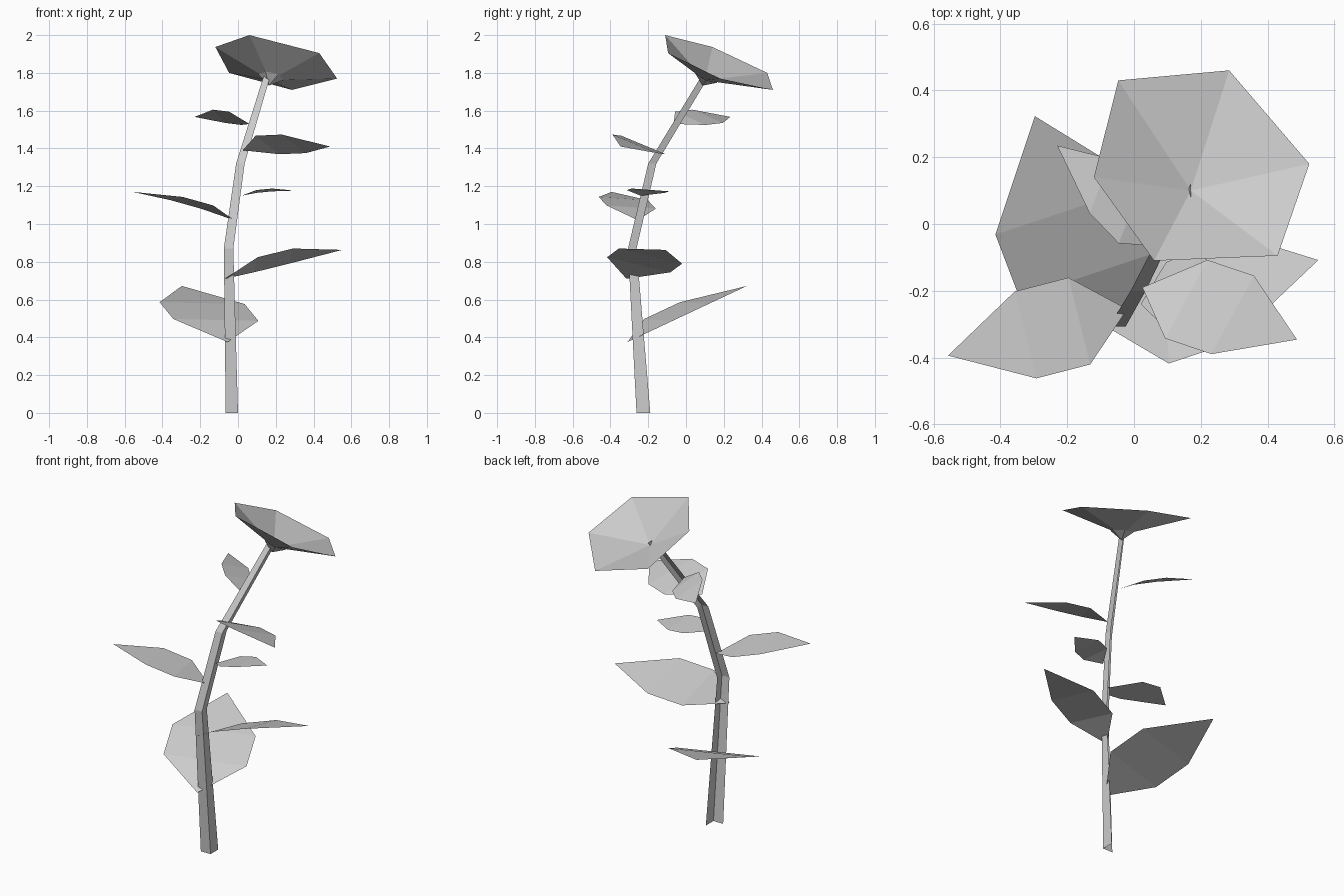
import bpy
import math
from mathutils import Vector

default_cube = bpy.data.objects.get("Cube")
if default_cube:
    bpy.data.objects.remove(default_cube, do_unlink=True)

# One plain grey for the whole plant
grey = bpy.data.materials.new("plain_grey")
grey.use_nodes = True
colour = (0.6, 0.6, 0.6, 1.0)
grey.diffuse_color = colour
grey.node_tree.nodes["Principled BSDF"].inputs["Base Color"].default_value = colour


def add_part(name, points, faces):
    """Create a flat-shaded mesh object in the shared material."""
    mesh = bpy.data.meshes.new(name)
    mesh.from_pydata([tuple(p) for p in points], [], faces)
    mesh.materials.append(grey)
    mesh.update()
    part = bpy.data.objects.new(name, mesh)
    bpy.context.scene.collection.objects.link(part)
    return part


def fan(name, apex, rim):
    """Open funnel: triangles from one apex to a closed rim."""
    count = len(rim)
    faces = [(0, i + 1, (i + 1) % count + 1) for i in range(count)]
    return add_part(name, [apex] + rim, faces)


def leaf(name, base, tip, side):
    """Six-sided leaf, arched a little along its upward normal."""
    base, tip, side = Vector(base), Vector(tip), Vector(side)
    axis = tip - base
    normal = axis.cross(side).normalized()
    if normal.z < 0:
        normal.negate()
    points = [base]
    for along in (0.28, 0.58):
        middle = base + axis * along + normal * axis.length * 0.05
        points += [middle - side / 2, middle + side / 2]
    points.append(tip)
    return add_part(name, points, [(0, 1, 2), (1, 3, 4, 2), (3, 5, 4)])


# Stem: an angled strip with a front and a side face, open at the back
stem_rings = [
    # corner position, front face width, side face depth
    ((0, -0.262, 0), 0.065, 0.073),
    ((-0.025, -0.307, 0.87), 0.05, 0.045),
    ((0.035, -0.2, 1.32), 0.045, 0.043),
    ((0.17, 0.08, 1.78), 0.035, 0.04),
]
stem_points, stem_faces = [], []
for corner, width, depth in stem_rings:
    corner = Vector(corner)
    stem_points += [corner - Vector((width, 0, 0)), corner,
                    corner + Vector((0, depth, 0))]
for ring in range(len(stem_rings) - 1):
    for column in range(2):
        a = ring * 3 + column
        stem_faces.append((a, a + 1, a + 4, a + 3))
add_part("stem", stem_points, stem_faces)

# Leaves: base, tip and full width vector
leaf("lowest_back_leaf", (-0.055, -0.31, 0.375), (-0.297, 0.323, 0.672), (0.45, 0.15, -0.01))
leaf("low_left_leaf", (-0.07, -0.315, 0.71), (0.552, -0.108, 0.863), (-0.02, 0.335, -0.08))
leaf("middle_right_leaf", (-0.02, -0.255, 1.02), (-0.557, -0.394, 1.17), (-0.065, 0.26, -0.017))
leaf("small_left_leaf", (0.02, -0.24, 1.15), (0.3, -0.15, 1.177), (0, 0.2, -0.015))
leaf("upper_left_leaf", (0.025, -0.19, 1.39), (0.488, -0.346, 1.41), (0.127, 0.235, -0.098))
leaf("upper_right_leaf", (0.06, -0.066, 1.53), (-0.23, 0.235, 1.567), (0.065, 0.162, -0.07))

# Flower: shallow tilted funnel with an uneven rim
flower_apex = Vector((0.17, 0.1, 1.76))
rim = [(0.525, 0.18, 1.77), (0.285, 0.46, 1.71), (-0.047, 0.43, 1.8),
       (-0.12, 0.14, 1.937), (0.06, -0.11, 2), (0.43, -0.095, 1.905)]
fan("flower", flower_apex, rim)

# Calyx: small steep cone under the flower, on the same axis
flower_axis = Vector((0.233, 0.417, 1)).normalized()
across = flower_axis.cross(Vector((0, 1, 0))).normalized()
upward = flower_axis.cross(across)
calyx_rim = []
for step in range(6):
    angle = math.tau * step / 6
    offset = across * math.cos(angle) + upward * math.sin(angle)
    calyx_rim.append(flower_apex + flower_axis * 0.02 + offset * 0.07)
fan("calyx", flower_apex - flower_axis * 0.03, calyx_rim)
